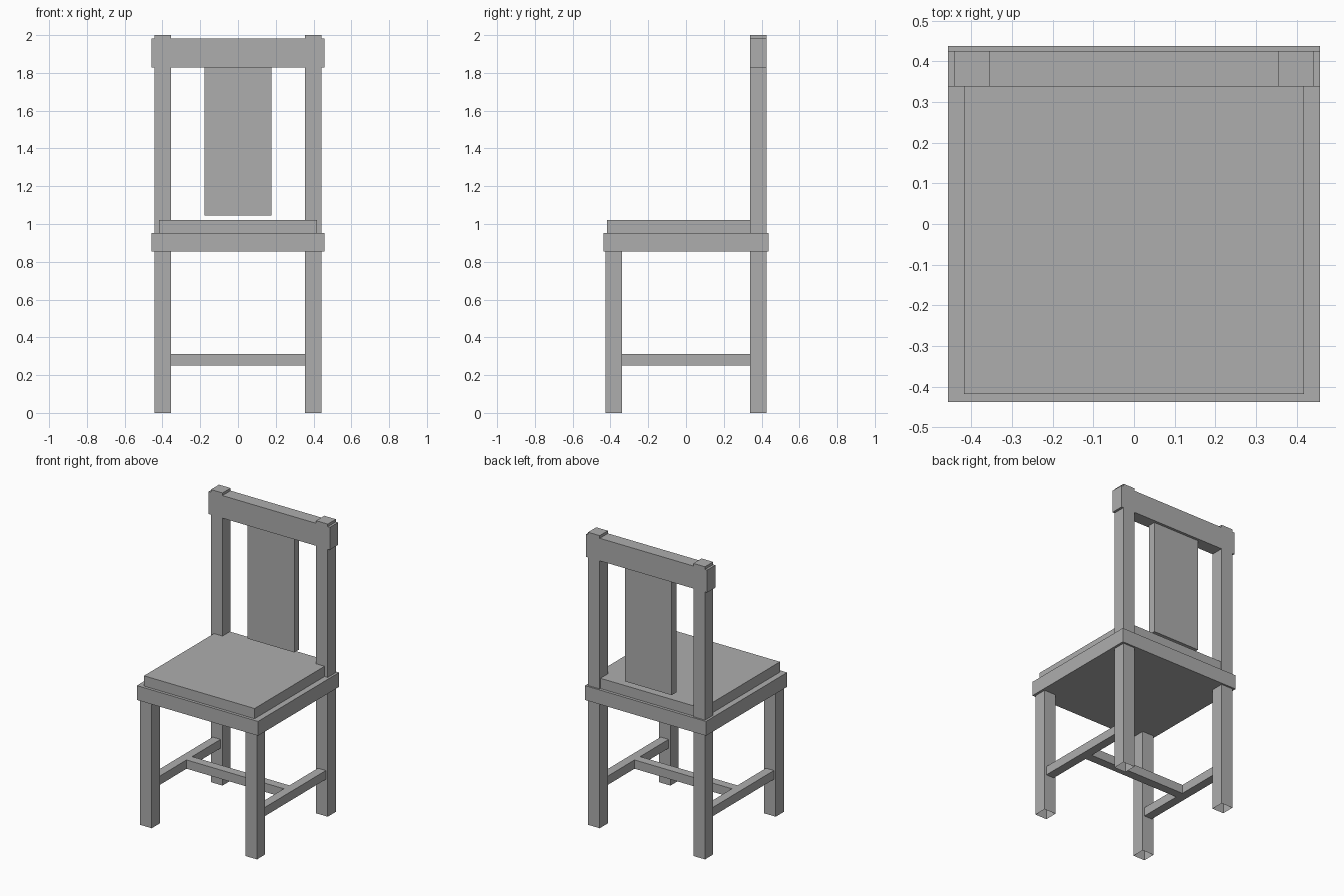
import bpy
import bmesh

if "Cube" in bpy.data.objects:
    bpy.data.objects.remove(bpy.data.objects["Cube"])

grey = bpy.data.materials.new("plain grey")
grey.diffuse_color = (0.42, 0.42, 0.42, 1.0)
grey.use_nodes = True
grey.node_tree.nodes["Principled BSDF"].inputs["Base Color"].default_value = grey.diffuse_color


def box(name, x, y, z, open_bottom=False):
    """Box from (min, max) ranges on each axis."""
    bm = bmesh.new()
    bmesh.ops.create_cube(bm, size=1.0)
    for v in bm.verts:
        v.co = [r[0] + (c + 0.5) * (r[1] - r[0]) for c, r in zip(v.co, (x, y, z))]
    if open_bottom:
        bm.normal_update()
        bottom = [f for f in bm.faces if f.normal.z < -0.9]
        bmesh.ops.delete(bm, geom=bottom, context='FACES_ONLY')
    mesh = bpy.data.meshes.new(name)
    bm.to_mesh(mesh)
    bm.free()
    mesh.materials.append(grey)
    obj = bpy.data.objects.new(name, mesh)
    bpy.context.collection.objects.link(obj)
    return obj


def span(a, b, side):
    """Range mirrored to the given side."""
    return tuple(sorted((a * side, b * side)))


# Seat frame and cushion
box("seat_frame", (-0.458, 0.458), (-0.438, 0.438), (0.854, 0.952))
box("seat_cushion", (-0.418, 0.418), (-0.418, 0.418), (0.952, 1.022))

# Legs (hollow at the foot) and side stretchers, mirrored left and right
for side, label in ((-1, "left"), (1, "right")):
    leg_x = span(0.354, 0.442, side)
    box("front_leg_" + label, leg_x, (-0.426, -0.338), (0, 0.854), True)
    box("back_post_" + label, leg_x, (0.338, 0.426), (0, 2.0), True)
    box("side_stretcher_" + label, span(0.368, 0.428, side), (-0.338, 0.338), (0.252, 0.312))

# Cross stretcher between the side stretchers
box("cross_stretcher", (-0.368, 0.368), (-0.03, 0.03), (0.252, 0.312))

# Backrest
box("top_rail", (-0.458, 0.458), (0.338, 0.426), (1.828, 1.982))
box("back_splat", (-0.177, 0.177), (0.356, 0.408), (1.045, 1.828))
